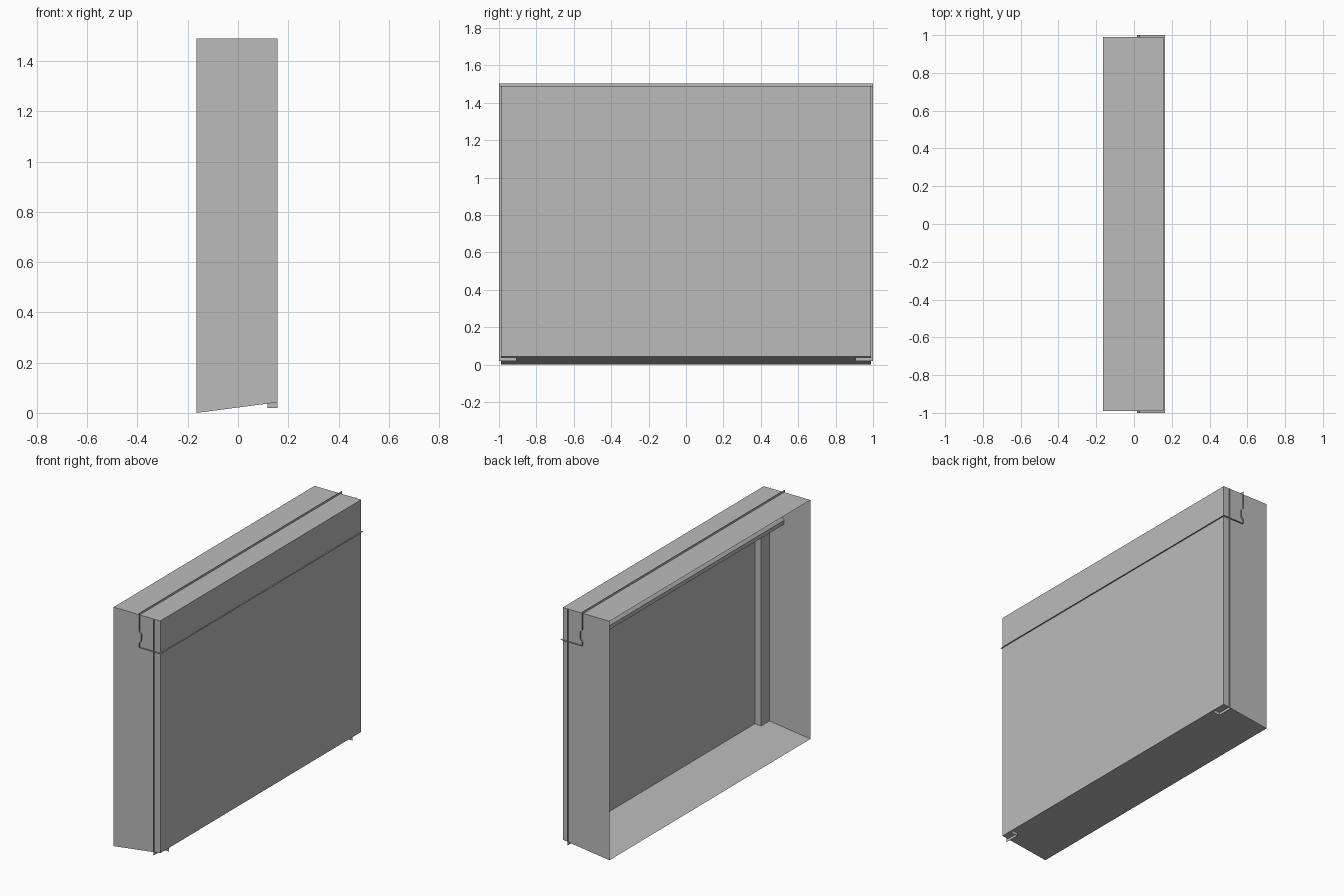
import bpy
from mathutils import Vector

cube = bpy.data.objects.get("Cube")
if cube:
    bpy.data.objects.remove(cube, do_unlink=True)

# One plain grey for the whole model
GREY = (0.5, 0.5, 0.5, 1.0)
grey = bpy.data.materials.new("plain_grey")
grey.use_nodes = True
grey.diffuse_color = GREY
grey.node_tree.nodes["Principled BSDF"].inputs["Base Color"].default_value = GREY

HALF_W, REACH = 0.99, 1.0      # casing half width, reach of the joint sheets
BACK, FRONT, TOP = -0.165, 0.157, 1.49
GUIDE_X = 0.117


def extrude(name, points, offset, caps=False):
    """Sweep an open line of points along an offset, optionally capping both ends."""
    offset = Vector(offset)
    near = [Vector(p) for p in points]
    n = len(near)
    verts = near + [p + offset for p in near]
    faces = [(i, i + 1, n + i + 1, n + i) for i in range(n - 1)]
    if caps:
        faces += [tuple(reversed(range(n))), tuple(range(n, 2 * n))]
    mesh = bpy.data.meshes.new(name)
    mesh.from_pydata(verts, [], faces)
    mesh.materials.append(grey)
    mesh.update()
    obj = bpy.data.objects.new(name, mesh)
    bpy.context.collection.objects.link(obj)
    return obj


# Open-backed casing with a sloping floor, front, roof and two end walls
casing = [(BACK, 0), (FRONT, 0.042), (FRONT, TOP), (BACK, TOP)]
shell = extrude("casing", [(x, HALF_W, z) for x, z in casing],
                (0, -2 * HALF_W, 0), caps=True)
shell.data.flip_normals()
shell.data.flip_normals()

# Thin stepped sheet where the upper lid parts from the casing
joint = [(0.016, 1.503), (0.016, 1.39), (0.032, 1.375), (0.032, 1.335),
         (0.016, 1.315), (0.016, 1.29), (0.165, 1.29)]
extrude("lid_joint", [(x, -REACH, z) for x, z in joint], (0, 2 * REACH, 0))

# Folded upright guides behind the front panel, hanging just below the floor
for side, label in ((1, "left"), (-1, "right")):
    fold = [(FRONT, 0.905), (GUIDE_X, 0.905), (GUIDE_X, REACH)]
    extrude(label + "_guide", [(x, side * y, 0.02) for x, y in fold],
            (0, 0, TOP - 0.02))
